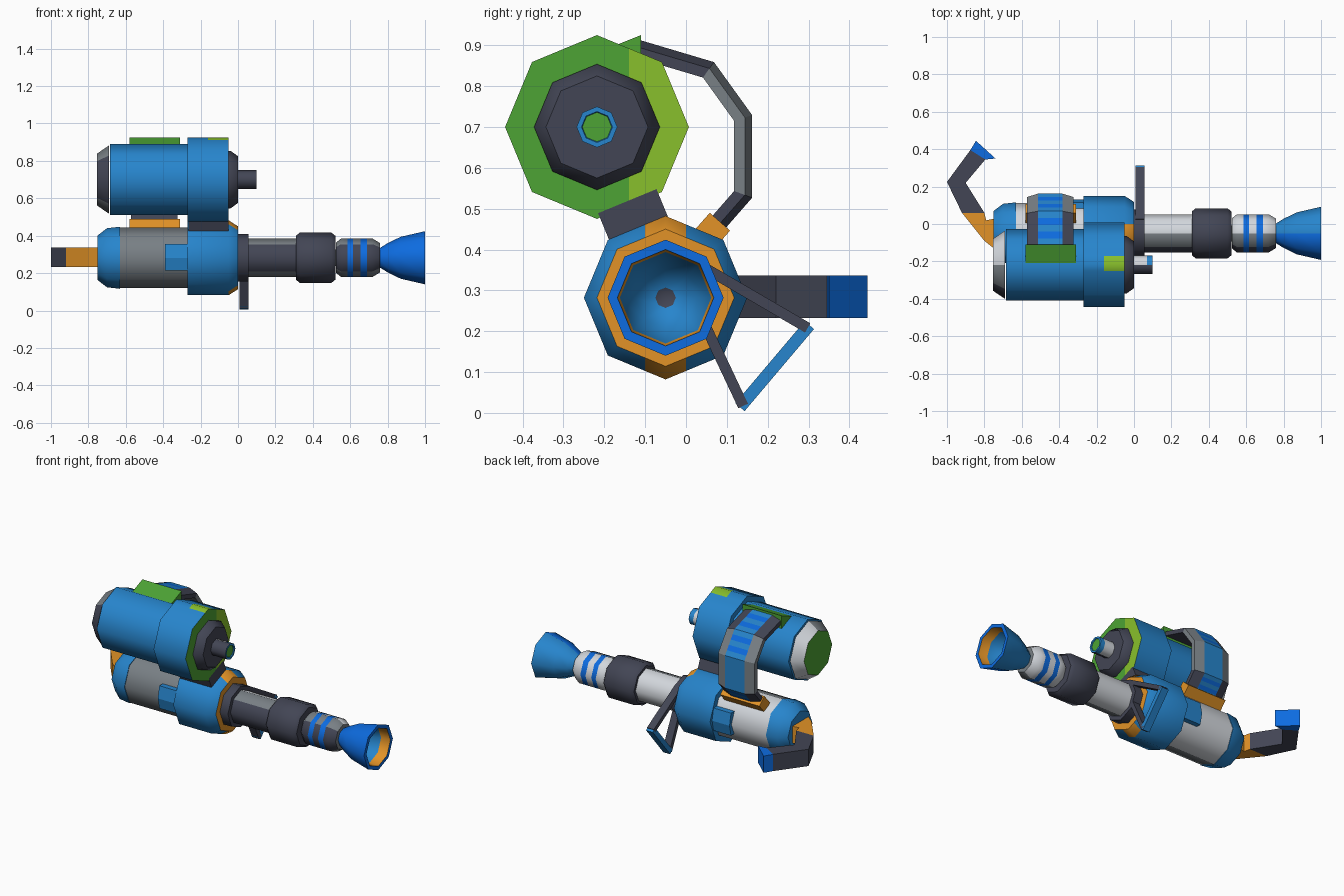
import bpy, bmesh, math
from mathutils import Vector, Matrix

if "Cube" in bpy.data.objects:
    bpy.data.objects.remove(bpy.data.objects["Cube"])

BODY = (-0.05, 0.282)   # y, z axis of the barrel
TANK = (-0.218, 0.70)   # y, z axis of the tank
COLOURS = {
    "blue": (0.020, 0.235, 0.610), "bright_blue": (0.004, 0.150, 0.750),
    "green": (0.075, 0.370, 0.035), "lime": (0.250, 0.530, 0.025),
    "orange": (0.760, 0.290, 0.020), "dark": (0.055, 0.060, 0.090),
    "grey": (0.190, 0.215, 0.235), "white": (0.650, 0.680, 0.720)}
NAMES = list(COLOURS)
MATS = []
for name, rgb in COLOURS.items():
    m = bpy.data.materials.new(name)
    m.use_nodes = True
    m.diffuse_color = (*rgb, 1)
    m.node_tree.nodes["Principled BSDF"].inputs["Base Color"].default_value = (*rgb, 1)
    MATS.append(m)


def finish(name, bm, smooth=False):
    bmesh.ops.remove_doubles(bm, verts=bm.verts, dist=1e-5)
    bmesh.ops.recalc_face_normals(bm, faces=bm.faces)
    me = bpy.data.meshes.new(name)
    bm.to_mesh(me)
    bm.free()
    for m in MATS:
        me.materials.append(m)
    ob = bpy.data.objects.new(name, me)
    bpy.context.collection.objects.link(ob)
    if smooth:
        bpy.ops.object.select_all(action="DESELECT")
        ob.select_set(True)
        bpy.context.view_layer.objects.active = ob
        bpy.ops.object.shade_smooth_by_angle(angle=math.radians(46))
    return ob


def pick(mat, dy, dz):
    """Colour of a facet: plain, (front, back) or (front, edge, back)."""
    if isinstance(mat, str):
        return NAMES.index(mat)
    if dy > 0:
        return NAMES.index(mat[-1])
    return NAMES.index(mat[0] if abs(dy) > abs(dz) else mat[-2] if len(mat) > 2 else mat[0])


def lathe(name, axis, profile, cuts=(), rule=None, smooth=True):
    """Eight-sided turned part along x; profile rows are x, radius, colour."""
    bm = bmesh.new()
    rings = []
    for x, r, _ in profile:
        rings.append([bm.verts.new((x, axis[0] + r * math.cos(i * math.pi / 4),
                                    axis[1] + r * math.sin(i * math.pi / 4)))
                      for i in range(8)])
    for k in range(1, len(profile)):
        for i in range(8):
            j = (i + 1) % 8
            f = bm.faces.new((rings[k - 1][i], rings[k - 1][j], rings[k][j], rings[k][i]))
            a = (i + 0.5) * math.pi / 4
            f.material_index = pick(profile[k][2], math.cos(a), math.sin(a))
    bmesh.ops.remove_doubles(bm, verts=bm.verts, dist=1e-5)
    # painted areas cut into the surface
    for y in cuts:
        bmesh.ops.bisect_plane(bm, geom=bm.verts[:] + bm.edges[:] + bm.faces[:],
                               plane_co=(0, y, 0), plane_no=(0, 1, 0))
    if rule:
        for f in bm.faces:
            mat = rule(f.calc_center_median())
            if mat:
                f.material_index = NAMES.index(mat)
    return finish(name, bm, smooth)


def prism(name, points, lo, hi, mat, axis="x"):
    """Flat outline extruded along x (points are y, z) or z (points are x, y)."""
    bm = bmesh.new()
    place = (lambda p, t: (t, *p)) if axis == "x" else (lambda p, t: (*p, t))
    f = bm.faces.new([bm.verts.new(place(p, lo)) for p in points])
    ext = bmesh.ops.extrude_face_region(bm, geom=[f])
    shift = Vector(place((0, 0), hi - lo))
    bmesh.ops.translate(bm, vec=shift, verts=[v for v in ext["geom"] if isinstance(v, bmesh.types.BMVert)])
    for f in bm.faces:
        f.material_index = NAMES.index(mat)
    return finish(name, bm)


def bar(name, a, b, thick, lo, hi, mat):
    """Straight bar between two y, z points."""
    a, b = Vector(a), Vector(b)
    n = (b - a).orthogonal().normalized() * thick / 2
    return prism(name, [a + n, b + n, b - n, a - n], lo, hi, mat)


# Lower body
lathe("rear_cap", BODY, [(-0.75, 0, "blue"), (-0.75, 0.12, "blue"), (-0.70, 0.158, "blue"),
                         (-0.63, 0.166, "blue"), (-0.63, 0, "blue")])
METAL2 = ("grey", "white")
lathe("body_tube", BODY, [(-0.63, 0, "grey"), (-0.63, 0.162, "grey"),
                          (-0.27, 0.162, METAL2), (-0.27, 0, "grey")])
lathe("body_housing", BODY, [(-0.27, 0, "blue"), (-0.27, 0.2, "blue"), (-0.05, 0.2, "blue"),
                             (0, 0.168, "blue"), (0, 0, "orange")],
      cuts=(BODY[0] - 0.05, BODY[0] + 0.05),
      rule=lambda c: "orange" if c.x > -0.045 and abs(c.y - BODY[0]) < 0.05 else None)
for side, name in ((-1, "front_tab"), (1, "back_tab")):
    y = BODY[0]
    prism(name, [(y + side * 0.10, 0.215), (y + side * 0.165, 0.215), (y + side * 0.18, 0.282),
                 (y + side * 0.165, 0.355), (y + side * 0.10, 0.355)], -0.39, -0.26, "blue")

# Barrel
METAL3 = ("dark", "grey", "white")
lathe("barrel_collar", BODY, [(0, 0, "dark"), (0, 0.128, "dark"), (0.055, 0.128, "dark"), (0.055, 0, "dark")])
lathe("barrel", BODY, [(0.05, 0, "dark"), (0.05, 0.102, "dark"), (0.32, 0.102, METAL3), (0.32, 0, "dark")])
lathe("barrel_sleeve", BODY, [(0.31, 0, "dark"), (0.31, 0.118, "dark"), (0.33, 0.134, "dark"),
                              (0.50, 0.134, "dark"), (0.52, 0.118, "dark"), (0.52, 0, "dark")])
lathe("banded_muzzle", BODY, [(0.52, 0, "grey"), (0.525, 0.082, "grey"), (0.55, 0.102, METAL3),
                              (0.585, 0.102, METAL3), (0.615, 0.102, "bright_blue"),
                              (0.655, 0.102, METAL3), (0.69, 0.102, "bright_blue"),
                              (0.72, 0.102, METAL3), (0.76, 0.078, METAL3), (0.76, 0, "grey")])
FLARE = ("bright_blue", "blue")
lathe("flared_nozzle", BODY, [(0.755, 0, "blue"), (0.755, 0.05, FLARE), (0.80, 0.078, FLARE),
                              (0.87, 0.112, FLARE), (1.0, 0.142, FLARE), (1.0, 0.118, "bright_blue"),
                              (0.94, 0.112, "orange"), (0.84, 0.075, "blue"),
                              (0.80, 0.025, "blue"), (0.80, 0, "dark")])

# Folding stand
FOOT_LOW, FOOT_HIGH = (0.14, 0.017), (0.298, 0.208)
bar("stand_upper_strut", (0.02, 0.37), FOOT_HIGH, 0.026, 0.008, 0.055, "dark")
bar("stand_lower_strut", (0.03, 0.25), FOOT_LOW, 0.026, 0.008, 0.055, "dark")
bar("stand_foot", (0.132, 0.014), (0.302, 0.215), 0.03, 0.008, 0.055, "blue")

# Tank
lathe("tank_rear_cap", TANK, [(-0.755, 0, "green"), (-0.755, 0.138, "green"),
                              (-0.69, 0.182, ("dark", "grey", "white")), (-0.69, 0, "dark")])
lathe("tank_rear", TANK, [(-0.685, 0, "blue"), (-0.685, 0.19, "blue"), (-0.27, 0.19, "blue"), (-0.27, 0, "blue")])


def tank_paint(c):
    if c.x > -0.055:
        return "lime" if c.y > -0.14 else "green"
    if c.x > -0.16 and c.z > 0.85 and -0.25 < c.y < -0.17:
        return "lime"


lathe("tank_front", TANK, [(-0.27, 0, "blue"), (-0.27, 0.225, "blue"), (-0.16, 0.225, "blue"),
                           (-0.05, 0.225, "blue"), (-0.05, 0, "green")],
      cuts=(-0.25, -0.17, -0.14), rule=tank_paint)
lathe("tank_hub", TANK, [(-0.06, 0, "dark"), (-0.06, 0.154, "dark"), (-0.04, 0.154, "dark"),
                         (0, 0.125, "dark"), (0, 0, "dark")])
lathe("tank_outlet", TANK, [(0, 0, "dark"), (0, 0.05, "dark"), (0.07, 0.05, ("dark", "white")),
                            (0.1, 0.05, ("dark", "blue")), (0.1, 0.038, "blue"), (0.095, 0.036, "blue"),
                            (0.095, 0, "green")])
prism("tank_bracket", [(-0.21, 0.885), (-0.11, 0.925), (-0.11, 0.84), (-0.21, 0.84)], -0.58, -0.31, "green")
bar("tank_mount", (-0.20, 0.452), (-0.057, 0.511), 0.08, -0.265, -0.05, "dark")

# Flat feed hose, swept along a bent path
corners = [Vector(p) for p in ((-0.12, 0.892), (0.055, 0.84), (0.14, 0.722), (0.14, 0.535), (0.07, 0.455))]
SECTION = [(-0.125, -0.022), (-0.125, 0.004), (-0.066, 0.022), (0.066, 0.022), (0.125, 0.004), (0.125, -0.022)]
normals = []
for a, b in zip(corners, corners[1:]):
    d = (b - a).normalized()
    normals.append(Vector((-d.y, d.x)))
mitres = [normals[0]]
for a, b in zip(normals, normals[1:]):
    mitres.append((a + b) / (1 + a.dot(b)))
mitres.append(normals[-1])
bm = bmesh.new()
STEPS = 5
rings, tags = [], []
for s in range(4):
    for k in range(STEPS + (s == 3)):
        t = k / STEPS
        p, n = corners[s].lerp(corners[s + 1], t), mitres[s].lerp(mitres[s + 1], t)
        rings.append([bm.verts.new((-0.448 + u, *(p + n * v))) for u, v in SECTION])
        tags.append((s, k))
for r in range(len(rings) - 1):
    s, k = tags[r]
    for i in range(6):
        j = (i + 1) % 6
        f = bm.faces.new((rings[r][i], rings[r][j], rings[r + 1][j], rings[r + 1][i]))
        stripe = "bright_blue" if s != 2 and k % 2 else "blue"
        f.material_index = NAMES.index(stripe if i == 2 else "dark" if s in (0, 3) else "grey")
for ring in (rings[0], rings[-1]):
    bm.faces.new(ring).material_index = NAMES.index("dark")
finish("feed_hose", bm)
bar("hose_collar", (0.083, 0.468), (0.03, 0.408), 0.066, -0.58, -0.31, "orange")

# Bent rear grip
prism("grip_base", [(-0.74, 0.03), (-0.79, 0.02), (-0.80, 0.06), (-0.92, 0.06), (-0.80, -0.09), (-0.75, -0.13),
                    (-0.74, -0.13)], 0.232, 0.336, "orange", "z")
prism("grip_arm", [(-0.92, 0.06), (-1.0, 0.225), (-0.875, 0.395), (-0.795, 0.345), (-0.90, 0.22), (-0.80, 0.06)],
      0.232, 0.336, "dark", "z")
prism("grip_tip", [(-0.875, 0.395), (-0.845, 0.445), (-0.74, 0.35), (-0.795, 0.345)], 0.232, 0.336,
      "bright_blue", "z")
